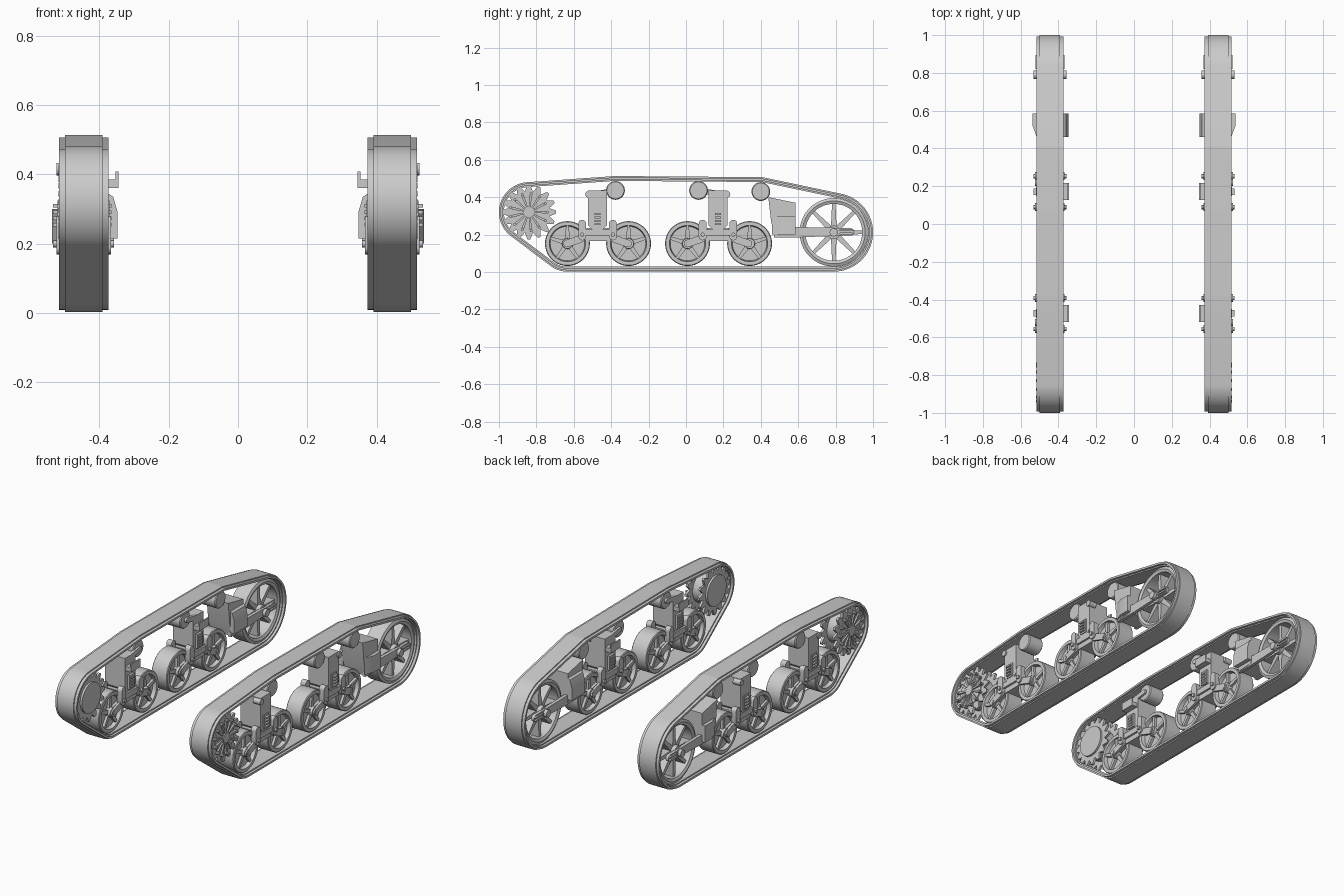
import bpy, bmesh, math
from math import sin, cos, pi, tau

if "Cube" in bpy.data.objects:
    bpy.data.objects.remove(bpy.data.objects["Cube"])

grey = bpy.data.materials.new("light_grey_metal")
grey.use_nodes = True
GREY = (0.6, 0.6, 0.6, 1)
grey.diffuse_color = GREY
grey.node_tree.nodes["Principled BSDF"].inputs["Base Color"].default_value = GREY

MID = 0.445          # centre line of the track on each side
WHEEL_Z = 0.152
BOGIES = ((-0.473, 1), (0.171, -1))       # y position, roller direction
WHEELS = (-0.634, -0.307, 0.008, 0.34)
ROLLERS = ((-0.377, 0.436), (0.067, 0.436), (0.4, 0.43))
SPROCKET = (-0.84, 0.32)
IDLER = (0.79, 0.212)


class Part:
    """Collects solids for one part; x is measured outwards from MID."""

    def __init__(self, name):
        self.name, self.bm = name, bmesh.new()

    def loft(self, rings, ring_closed=True, caps=False, loop=False):
        vs = [[self.bm.verts.new((MID + x, y, z)) for x, y, z in r] for r in rings]
        for i in range(len(vs) if loop else len(vs) - 1):
            a, b = vs[i], vs[(i + 1) % len(vs)]
            for j in range(len(a)):
                k = (j + 1) % len(a)
                self.bm.faces.new((a[j], a[k], b[k], b[j]))
        if caps:
            self.bm.faces.new(vs[0])
            self.bm.faces.new(vs[-1])

    def prism(self, pts, x0, x1):
        self.loft([[(x, y, z) for y, z in pts] for x in (x0, x1)], caps=True)

    def box(self, y0, y1, z0, z1, x0, x1):
        self.prism([(y0, z0), (y1, z0), (y1, z1), (y0, z1)], x0, x1)

    def turned(self, c, profile, seg=40, loop=False):
        """Revolve (radius, x) points about the cross axis at c."""
        rings = [[(x, c[0] + r * cos(tau * i / seg), c[1] + r * sin(tau * i / seg))
                  for i in range(seg)] for r, x in profile]
        self.loft(rings, caps=not loop, loop=loop)

    def disc(self, c, r, x0, x1, seg=32):
        self.turned(c, [(r, x0), (r, x1)], seg)

    def spoke(self, c, a, r0, r1, w0, w1, x0, x1):
        pts = ((r0, -w0), (r1, -w1), (r1, w1), (r0, w0))
        self.prism([(c[0] + r * cos(a) - t * sin(a), c[1] + r * sin(a) + t * cos(a))
                    for r, t in pts], x0, x1)

    def bar(self, a, b, w, x0, x1):
        """Flat link with rounded ends between two points."""
        t = math.atan2(b[1] - a[1], b[0] - a[0])
        pts = [(c[0] + w * cos(t + s + i * pi / 8), c[1] + w * sin(t + s + i * pi / 8))
               for c, s in ((b, -pi / 2), (a, pi / 2)) for i in range(9)]
        self.prism(pts, x0, x1)

    def finish(self):
        bmesh.ops.recalc_face_normals(self.bm, faces=self.bm.faces)
        me = bpy.data.meshes.new(self.name)
        self.bm.to_mesh(me)
        self.bm.free()
        me.materials.append(grey)
        ob = bpy.data.objects.new(self.name, me)
        bpy.context.collection.objects.link(ob)
        mirror = ob.modifiers.new("other_side", 'MIRROR')
        mirror.use_mirror_merge = False
        bpy.ops.object.select_all(action='DESELECT')
        ob.select_set(True)
        bpy.context.view_layer.objects.active = ob
        bpy.ops.object.shade_smooth_by_angle(angle=math.radians(30))


# Track belt: stepped section swept round the tight loop over all wheels
p = Part("track_belt")
circles = [(*SPROCKET, 0.16), (*IDLER, 0.21), (WHEELS[0], WHEEL_Z, 0.15)]
circles += [(y, z, 0.077) for y, z in ROLLERS]
half = [(0.054, 0), (0.054, 0.007), (0.071, 0.007), (0.071, 0.019), (0.056, 0.019), (0.056, 0.026)]
section = half + [(-x, d) for x, d in reversed(half)]
rings = []
for i in range(144):
    u, v = cos(tau * i / 144), sin(tau * i / 144)
    y, z, r = max(circles, key=lambda c: c[0] * u + c[1] * v + c[2])
    rings.append([(x, y + (r - d) * u, z + (r - d) * v) for x, d in section])
p.loft(rings, loop=True)
p.finish()

# Road wheels: dished discs with five raised spokes on both faces
p = Part("road_wheels")
face = [(0.027, 0.06), (0.03, 0.03), (0.092, 0.03), (0.097, 0.052), (0.116, 0.052), (0.12, 0.048)]
for y in WHEELS:
    c = (y, WHEEL_Z)
    p.turned(c, face + [(r, -x) for r, x in reversed(face)])
    p.disc(c, 0.012, -0.072, 0.072, 12)
    for k in range(5):
        for s in (-1, 1):
            p.spoke(c, pi / 2 + k * tau / 5, 0.024, 0.096, 0.012, 0.008, s * 0.028, s * 0.045)
p.finish()

# Return rollers with end caps
p = Part("return_rollers")
for c in ROLLERS:
    p.turned(c, [(0.045, -0.05), (0.05, -0.045), (0.05, 0.045), (0.045, 0.05)])
p.finish()

# Drive sprocket: two toothed plates on a drum
p = Part("drive_sprocket")
N = 16
for x0 in (-0.05, 0.036):
    teeth = []
    for k in range(N):
        for r, t in ((0.112, -0.5), (0.146, -0.13), (0.146, 0.13)):
            a = (k + t) * tau / N
            teeth.append((SPROCKET[0] + r * cos(a), SPROCKET[1] + r * sin(a)))
    p.prism(teeth, x0, x0 + 0.014)
p.disc(SPROCKET, 0.09, -0.062, 0.055, 48)
p.finish()

# Ribs, bolts and hub on the outer sprocket face
p = Part("sprocket_ribs")
p.disc(SPROCKET, 0.03, 0.05, 0.068, 24)
for k in range(13):
    a = k * tau / 13
    p.spoke(SPROCKET, a, 0.025, 0.092, 0.004, 0.007, 0.05, 0.064)
    p.disc((SPROCKET[0] + 0.1 * cos(a), SPROCKET[1] + 0.1 * sin(a)), 0.008, 0.048, 0.073, 8)
p.finish()

# Idler wheel: open rim, eight tapered spokes and a hub
p = Part("idler_wheel")
p.turned(IDLER, [(0.152, -0.045), (0.152, 0.045), (0.168, 0.052), (0.183, 0.045),
                 (0.183, -0.045), (0.168, -0.052)], 64, loop=True)
p.disc(IDLER, 0.036, -0.055, 0.055)
for k in range(8):
    p.spoke(IDLER, k * tau / 8, 0.03, 0.156, 0.015, 0.009, -0.03, 0.03)
p.finish()

# Idler arms on both faces, with axle ends and tensioner bolts
p = Part("idler_arms")
for s in (-1, 1):
    p.prism([(0.47, 0.185), (0.6, 0.185), (0.79, 0.192), (0.79, 0.237), (0.6, 0.24), (0.47, 0.24)],
            s * 0.05, s * 0.07)
    p.bar((0.79, 0.214), (0.88, 0.214), 0.02, s * 0.05, s * 0.068)
    p.disc(IDLER, 0.022, s * 0.05, s * 0.088, 20)
    for z in (0.205, 0.223):
        p.bar((0.825, z), (0.89, z), 0.005, s * 0.06, s * 0.077)
p.finish()

# Idler bracket: tapered housing between the last bogie and the idler
p = Part("idler_bracket")
p.prism([(0.44, 0.4), (0.585, 0.37), (0.585, 0.195), (0.475, 0.19), (0.455, 0.27)], -0.072, 0.072)
p.loft([[(x, y, z) for y, z in ((0.46, 0.215), (0.585, 0.215), (0.585, t), (0.46, t))]
        for x, t in ((-0.07, 0.345), (-0.085, 0.335), (-0.098, 0.29))], caps=True)
p.loft([[(x, y, z) for y, z in ((y0, 0.2), (0.585, 0.2), (0.585, 0.3), (y0, 0.3))]
        for x, y0 in ((0.07, 0.46), (0.092, 0.52))], caps=True)
p.finish()

# Bogie columns: rounded yokes, mounting lugs and roller supports
p = Part("bogie_columns")
for y, d in BOGIES:
    p.prism([(y - 0.05, 0.435), (y - 0.05, 0.25), (y - 0.03, 0.228), (y + 0.03, 0.228),
             (y + 0.05, 0.25), (y + 0.05, 0.435)], -0.062, 0.07)
    p.box(y - 0.045, y + 0.045, 0.36, 0.385, -0.095, -0.05)
    p.box(y - 0.045, y + 0.045, 0.36, 0.408, -0.1, -0.092)
    p.bar((y, 0.42), (y + d * 0.1, 0.436), 0.014, -0.062, -0.045)
    p.disc((y - d * 0.048, 0.415), 0.018, 0.03, 0.078, 16)
p.finish()

# Spring housings and stacked coils on the column faces
p = Part("bogie_springs")
for y, d in BOGIES:
    for s in (-1, 1):
        p.box(y - 0.024, y + 0.024, 0.24, 0.325, s * 0.06, s * 0.075)
        for z in (0.25, 0.268, 0.286, 0.304):
            p.box(y - 0.017, y + 0.017, z, z + 0.01, s * 0.07, s * (0.088 if s > 0 else 0.08))
p.finish()

# Bogie arms: cross beam, upright links and arms reaching the wheel hubs
p = Part("bogie_arms")
for y, d in BOGIES:
    p.box(y - 0.06, y + 0.06, 0.165, 0.235, -0.06, 0.06)
    for s in (-1, 1):
        p.box(y - 0.065, y + 0.065, 0.195, 0.228, s * 0.055, s * 0.072)
        for e in (-1, 1):
            p.bar((y + e * 0.082, 0.19), (y + e * 0.082, 0.258), 0.021, s * 0.045, s * 0.078)
            p.bar((y + e * 0.088, 0.178), (y + e * 0.163, WHEEL_Z), 0.02, s * 0.055, s * 0.069)
            p.disc((y + e * 0.082, 0.2), 0.011, s * 0.07, s * 0.088, 12)
p.finish()
